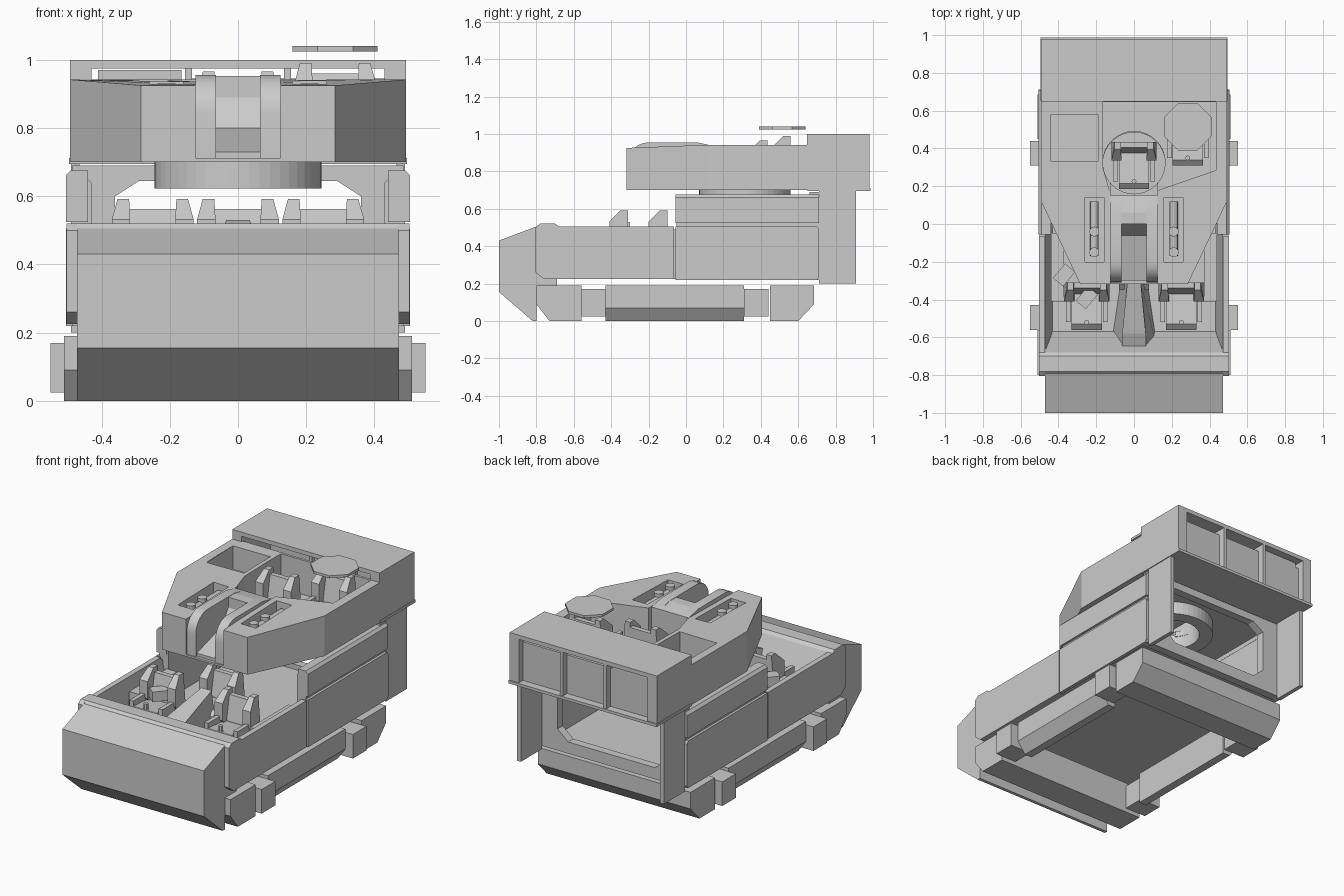
import bpy, bmesh, math

if "Cube" in bpy.data.objects:
    bpy.data.objects.remove(bpy.data.objects["Cube"])

GREY = bpy.data.materials.new("light_grey")
GREY.diffuse_color = (0.6, 0.6, 0.6, 1)
GREY.use_nodes = True
GREY.node_tree.nodes["Principled BSDF"].inputs["Base Color"].default_value = GREY.diffuse_color


def box(x0, x1, y0, y1, z0, z1):
    return ('z', [(x0, y0), (x1, y0), (x1, y1), (x0, y1)], z0, z1)


def ngon(cx, cy, r, n, turn=0.0):
    return [(cx + r * math.cos(2 * math.pi * i / n + turn),
             cy + r * math.sin(2 * math.pi * i / n + turn)) for i in range(n)]


def put(axis, p, d):
    return {'x': (d, p[0], p[1]), 'y': (p[0], d, p[1]), 'z': (p[0], p[1], d)}[axis]


def part(name, prisms, mirror=False, loc=(0, 0, 0), taper=None, smooth=False):
    """Object made of outlines extruded along an axis, optionally mirrored in x."""
    bm = bmesh.new()
    for axis, pts, a, b in prisms:
        for s in ((1, -1) if mirror else (1,)):
            rings = []
            for d in (a, b):
                ring = []
                for p in pts:
                    x, y, z = put(axis, p, d)
                    ring.append(bm.verts.new((x * s, y, z)))
                rings.append(ring)
            lo, hi = rings
            bm.faces.new(lo)
            bm.faces.new(hi[::-1])
            for i in range(len(pts)):
                j = (i + 1) % len(pts)
                bm.faces.new((lo[i], hi[i], hi[j], lo[j]))
    if taper:
        for v in bm.verts:
            taper(v)
    bmesh.ops.recalc_face_normals(bm, faces=bm.faces)
    me = bpy.data.meshes.new(name)
    bm.to_mesh(me)
    bm.free()
    me.materials.append(GREY)
    ob = bpy.data.objects.new(name, me)
    ob.location = loc
    bpy.context.collection.objects.link(ob)
    if smooth:
        bpy.ops.object.select_all(action='DESELECT')
        ob.select_set(True)
        bpy.context.view_layer.objects.active = ob
        bpy.ops.object.shade_smooth_by_angle(angle=math.radians(30))
    return ob


def cut(ob, prisms):
    """Subtract each prism from the object."""
    for pr in prisms:
        cutter = part("cutter", [pr])
        cutter.hide_render = True
        mod = ob.modifiers.new("cut", 'BOOLEAN')
        mod.operation, mod.solver, mod.object = 'DIFFERENCE', 'EXACT', cutter
        bpy.context.view_layer.update()
        dg = bpy.context.evaluated_depsgraph_get()
        me = bpy.data.meshes.new_from_object(ob.evaluated_get(dg))
        ob.modifiers.clear()
        ob.data = me
        bpy.data.objects.remove(cutter)


# --- Undercarriage frame ---
part("front_skid", [('x', [(-.8, .19), (-.8, .09), (-.73, 0), (-.56, 0), (-.56, .19)], -.51, .51)])
rear = part("rear_skid", [('x', [(.45, 0), (.6, 0), (.685, .09), (.685, .19), (.45, .19)], -.51, .51)])
part("side_skid", [('y', [(.5, .07), (.5, .19), (.4, .19), (.4, 0), (.45, 0)], -.43, .31)], True)
part("skid_connector", [box(.41, .55, -.56, -.43, .025, .17),
                        box(.41, .55, .31, .44, .025, .17)], True)

# --- Nose and lower cab ---
part("nose", [('x', [(-1, .43), (-.8, .505), (-.69, .505), (-.69, .19), (-.8, .19),
                     (-.8, 0), (-.82, 0), (-1, .155)], -.472, .472)])
part("cab_front_ledge", [('x', [(-.8, .5), (-.78, .52), (-.7, .52), (-.68, .505), (-.57, .27),
                                (-.57, .225), (-.76, .225), (-.8, .26)], -.47, .47)])
part("cab_side", [('x', [(-.805, .5), (-.78, .52), (-.7, .52), (-.68, .505), (-.065, .505),
                         (-.065, .225), (-.76, .225), (-.805, .26)], .47, .503)], True)
part("cab_inner_slope", [('y', [(.47, .49), (.47, .25), (.43, .25), (.44, .32)], -.66, -.05)], True)
part("cab_side_console", [box(.37, .44, -.41, -.05, .25, .44)], True)
part("hull_floor", [box(-.47, .47, -.7, .7, .225, .26)])


# Wedge console: narrow at the back, wide at the front, thinner on top
def console_shape(v):
    v.co.x *= 1.0 if v.co.y < -.5 else .55
    if v.co.z > .3:
        v.co.x *= .5


part("centre_console", [('x', [(-.67, .26), (-.67, .42), (-.58, .46), (-.3, .53), (-.3, .26)],
                         -.125, .125)], taper=console_shape)
for cx, cy in ((-.37, -.27), (-.25, -.39)):
    stick = part("control_box", [box(-.035, .035, -.05, .05, -.03, .03)], loc=(cx, cy, .47))
    stick.rotation_euler = (0, 0, math.radians(-40))

# --- Middle section: open U of walls with plates outside ---
part("mid_inner_wall", [('y', [(.49, .225), (.49, .668), (.46, .668), (.43, .64), (.43, .225)],
                         -.05, .705)], True)
part("mid_lower_plate", [('x', [(-.055, .22), (.70, .22), (.712, .235), (.712, .49), (.70, .505),
                                (-.055, .505)], .485, .505)], True)
part("mid_upper_plate", [('y', [(.44, .525), (.505, .525), (.505, .66), (.49, .676), (.44, .676)],
                          -.055, .71)], True)
back = part("mid_back_wall", [box(-.485, .485, .66, .71, .22, .69)])
cut(back, [('y', [(-.29, .645), (.29, .645), (.36, .6), (.36, .35), (.29, .29),
                  (-.29, .29), (-.36, .35), (-.36, .6)], .5, .9)])
part("rear_pillar", [box(.465, .49, .71, .91, .2, .7)], True)

# --- Turret ring ---
ring = part("turret_ring", [('z', ngon(0, .315, .245, 48), .622, .702)])
cut(ring, [('z', ngon(0, .32, .165, 48), .5, .8)])

# --- Upper deck with cockpit, recesses and gun slot ---
deck = part("upper_deck", [('z', [(-.285, -.318), (.285, -.318), (.492, .12), (.492, .66),
                                  (-.492, .66), (-.492, .12)], .7, .942)],
            taper=lambda v: setattr(v.co, 'z', .925) if v.co.z > .9 and v.co.y < -.3 else None)
cut(deck, [
    ('z', [(-.165, .645), (-.165, .3), (-.13, .18), (.13, .18), (.435, .285), (.435, .645)], .735, 1.1),
    box(-.125, .125, -.5, .22, .712, 1.1),
    ('z', ngon(0, .325, .165, 32), .6, 1.1),
    box(-.44, -.19, .33, .58, .80, 1.1),
    box(-.26, -.16, -.2, .14, .86, 1.1),
    box(.16, .26, -.2, .14, .86, 1.1)])

# Curved gun mount cheeks with a sloping trough between
arc = [(-.2 + .11 * math.cos(a), .845 + .11 * math.sin(a))
       for a in (math.radians(90 + 15 * i) for i in range(7))]
part("gun_mount_cheek", [('x', [(.15, .705), (.15, .935), (.06, .955)] + arc + [(-.31, .705)],
                          .065, .124)], True, smooth=True)
part("gun_trough", [('x', [(.15, .705), (.15, .935), (.06, .953), (.0, .953), (.0, .89), (-.06, .80),
                           (-.3, .73), (-.3, .705)], -.066, .066)])
for s in (-1, 1):
    part("trench_rod", [('y', ngon(.21 * s, .89, .022, 12), -.17, .12)], smooth=True)
    for by in (-.15, -.04):
        part("trench_cap", [('z', ngon(.21 * s, by, .026, 16), .87, .93)], smooth=True)

# --- Rear hood: roof, sides, sill and recessed back panels ---
part("hood_roof", [box(-.492, .492, .648, .98, .975, 1.0)])
part("hood_side", [box(.43, .492, .648, .98, .7, .976)], True)
part("hood_sill", [box(-.495, .495, .65, .987, .695, .712)])
part("hood_divider", [box(.135, .155, .90, .98, .71, .976)], True)
part("hood_panel", [box(-.135, .43, .92, .94, .71, .945), box(-.41, -.165, .92, .94, .71, .97),
                    box(-.43, -.135, .925, .94, .71, .942)])

# --- Floating octagonal hatch ---
part("hatch", [('z', ngon(.285, .515, .135, 8, math.pi / 8), 1.025, 1.04)])


# --- Seats: origin at top of backrest, facing -y ---
def seat(name, loc, leg):
    def narrow_top(v):
        if v.co.z > -.01:
            v.co.x *= .86 if abs(v.co.x) > .1 else 1.05
    part(name + "_wings", [('x', [(0, 0), (-.04, 0), (-.1, -.06), (-.1, -.16), (-.06, -.22), (0, -.22)],
                            .066, .12),
                           box(.085, .11, -.21, -.09, -.2, -.14)], True, loc, narrow_top)
    part(name, [('x', [(0, -.03), (-.03, -.03), (-.06, -.17), (-.06, -.24), (0, -.24)], -.07, .07),
                ('x', [(-.04, -.18), (-.22, -.165), (-.25, -.19), (-.25, -.24), (0, -.24)], -.08, .08),
                ('z', ngon(0, -.21, .013, 8), -.18, -.13),
                box(-.06, .06, -.2, -.02, -.24 - leg, -.235)], loc=loc)


seat("left_cab_seat", (-.25, -.31, .592), .09)
seat("right_cab_seat", (.25, -.31, .592), .09)
seat("middle_cab_seat", (0, -.1, .592), .09)
seat("gunner_seat", (0, .435, .965), .03)
seat("commander_seat", (.285, .56, .99), .015)
